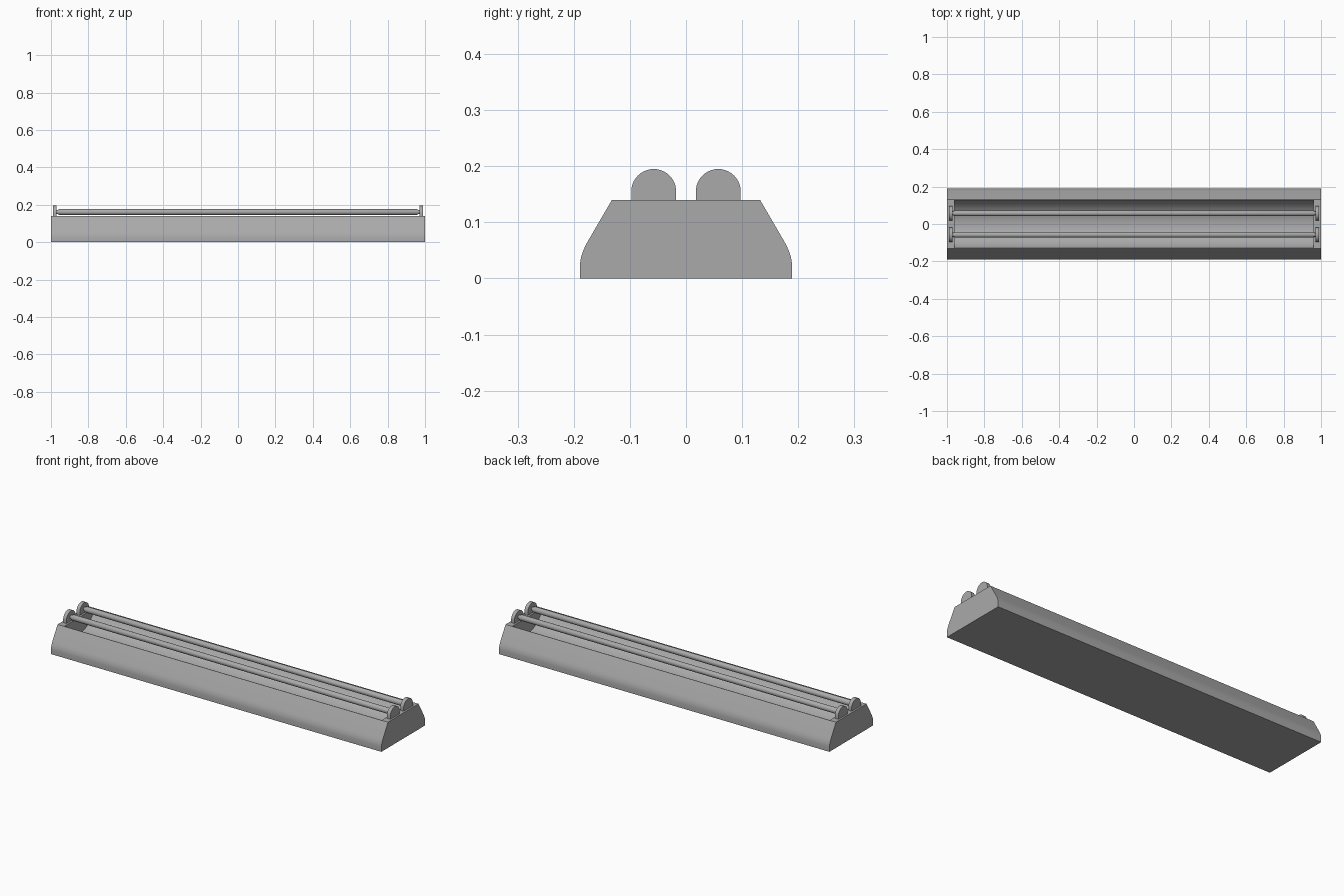
import bpy, bmesh, math

if "Cube" in bpy.data.objects:
    bpy.data.objects.remove(bpy.data.objects["Cube"])

grey = bpy.data.materials.new("mid_grey")
grey.diffuse_color = (0.4, 0.4, 0.4, 1)
grey.use_nodes = True
grey.node_tree.nodes["Principled BSDF"].inputs["Base Color"].default_value = grey.diffuse_color


def finish(name, bm, smooth=True):
    bmesh.ops.recalc_face_normals(bm, faces=bm.faces)
    me = bpy.data.meshes.new(name)
    bm.to_mesh(me)
    bm.free()
    me.materials.append(grey)
    ob = bpy.data.objects.new(name, me)
    bpy.context.collection.objects.link(ob)
    if smooth:
        bpy.ops.object.select_all(action='DESELECT')
        ob.select_set(True)
        bpy.context.view_layer.objects.active = ob
        bpy.ops.object.shade_smooth_by_angle(angle=math.radians(25))
    return ob


def bridge(bm, a, b):
    for i in range(len(a)):
        j = (i + 1) % len(a)
        bm.faces.new((a[i], a[j], b[j], b[i]))


def extrude_x(name, profile, x0, x1):
    """Prism from a (y, z) profile, running along x."""
    bm = bmesh.new()
    a, b = [[bm.verts.new((x, y, z)) for y, z in profile] for x in (x0, x1)]
    bm.faces.new(a)
    bm.faces.new(b)
    bridge(bm, a, b)
    return finish(name, bm)


# housing with rounded shoulders and a concave reflector trough in the top
side = [(0.189, 0), (0.189, 0.026), (0.187, 0.038), (0.183, 0.05),
        (0.178, 0.061), (0.132, 0.14)]
HALF, DEPTH, N = 0.129, 0.09, 20
RAD = (HALF ** 2 + DEPTH ** 2) / (2 * DEPTH)
SPAN = math.asin(HALF / RAD)
arc = [(RAD * math.sin(SPAN * (1 - 2 * i / N)),
        0.14 - DEPTH + RAD * (1 - math.cos(SPAN * (1 - 2 * i / N)))) for i in range(N + 1)]
left_side = [(-y, z) for y, z in reversed(side)]
extrude_x("housing", side + arc + left_side, -0.96, 0.96)

# solid end caps
for s, end in ((-1, "left"), (1, "right")):
    extrude_x(end + "_end_cap", side + left_side, s * 0.96, s)

# tubes with tapered caps, and their end holders
R, SEG = 0.0155, 24
stations = [(-0.978, 0.009), (-0.968, 0.010), (-0.955, R),
            (0.955, R), (0.968, 0.010), (0.978, 0.009)]
for label, y in (("front", -0.0575), ("back", 0.0575)):
    bm = bmesh.new()
    rings = [[bm.verts.new((x, y + r * math.cos(2 * math.pi * i / SEG),
                            0.161 + r * math.sin(2 * math.pi * i / SEG)))
              for i in range(SEG)] for x, r in stations]
    for a, b in zip(rings, rings[1:]):
        bridge(bm, a, b)
    bm.faces.new(rings[0])
    bm.faces.new(rings[-1])
    finish(label + "_tube", bm)

    arch = [(y + 0.04, 0.138)]
    arch += [(y + 0.04 * math.cos(math.pi * i / 20), 0.155 + 0.04 * math.sin(math.pi * i / 20))
             for i in range(21)]
    arch += [(y - 0.04, 0.138)]
    for s, end in ((-1, "left"), (1, "right")):
        extrude_x(f"{label}_{end}_holder", arch, s * 0.97, s * 0.99)
